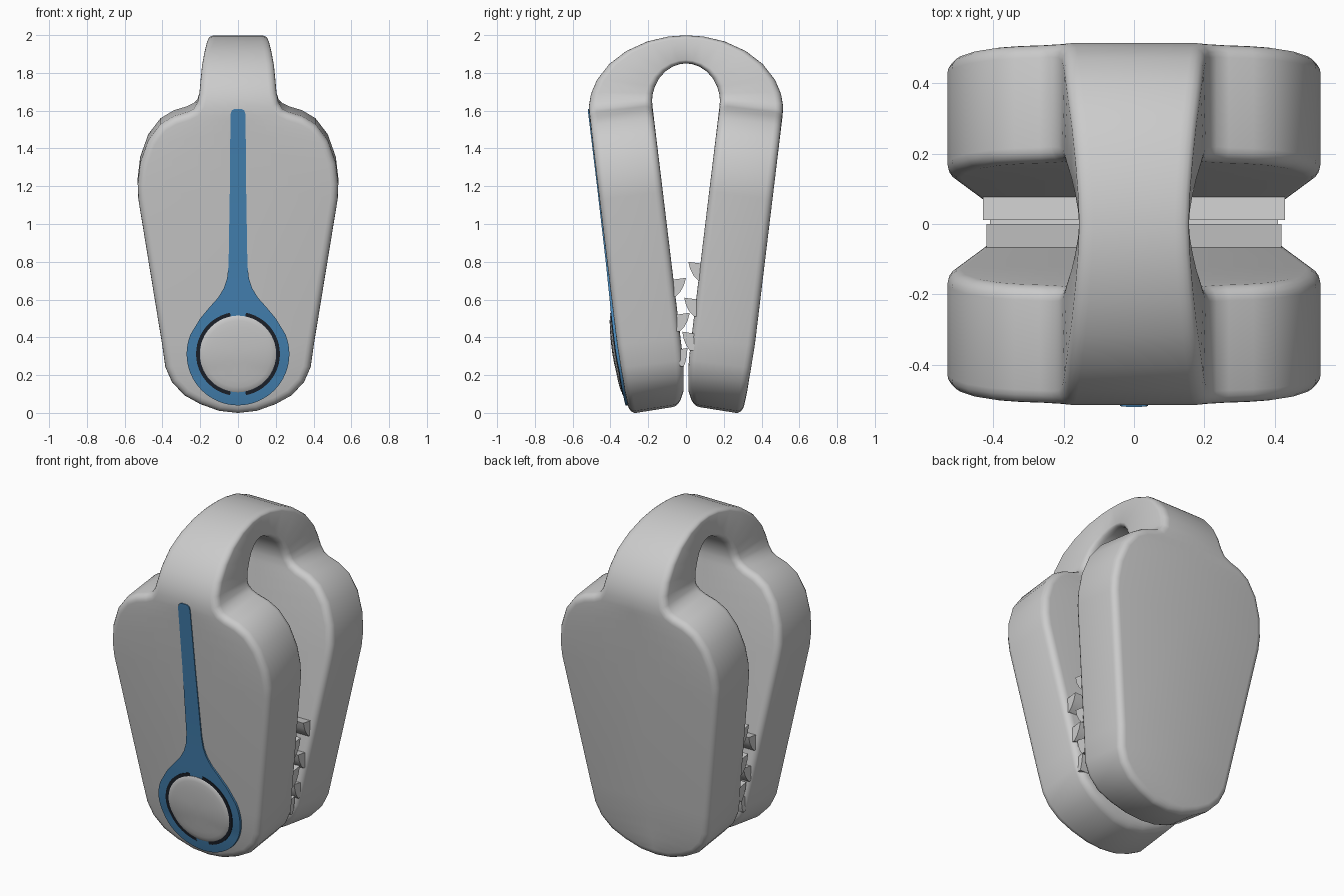
import bpy, bmesh
from math import sin, cos, pi, hypot, radians

if "Cube" in bpy.data.objects:
    bpy.data.objects.remove(bpy.data.objects["Cube"])


def material(name, rgb):
    m = bpy.data.materials.new(name)
    m.use_nodes = True
    m.diffuse_color = (*rgb, 1)
    m.node_tree.nodes["Principled BSDF"].inputs["Base Color"].default_value = (*rgb, 1)
    return m


GREY = material("light grey plastic", (0.6, 0.6, 0.6))
BLUE = material("blue inlay", (0.06, 0.23, 0.46))
DARK = material("dark groove", (0.012, 0.016, 0.025))


def finish(bm, name, mat, angle=40):
    bmesh.ops.remove_doubles(bm, verts=bm.verts, dist=0.0002)
    bmesh.ops.recalc_face_normals(bm, faces=bm.faces)
    mesh = bpy.data.meshes.new(name)
    bm.to_mesh(mesh)
    bm.free()
    mesh.materials.append(mat)
    ob = bpy.data.objects.new(name, mesh)
    bpy.context.collection.objects.link(ob)
    bpy.ops.object.select_all(action='DESELECT')
    ob.select_set(True)
    bpy.context.view_layer.objects.active = ob
    bpy.ops.object.shade_smooth_by_angle(angle=radians(angle))
    return ob


def loft(bm, rows, closed=False):
    """Skin a list of point rows with quads."""
    grid = [[bm.verts.new(p) for p in row] for row in rows]
    for a, b in zip(grid, grid[1:]):
        n = len(a)
        for j in range(n if closed else n - 1):
            k = (j + 1) % n
            bm.faces.new((a[j], a[k], b[k], b[j]))
    return grid


# Side path of the clip: q runs up the jaw then over the arch, t from inner to outer skin
SPRING, CROWN, THICK = 1.645, 2.145, 0.337
TILT = 0.121


def path(q, t):
    if q > SPRING:
        a = min(1, (q - SPRING) / (CROWN - SPRING)) * pi / 2
        y = (0.18 + 0.335 * t) * cos(a)
        z = SPRING - 0.041 * t + (0.205 + 0.19 * t) * sin(a)
        return max(y, 0), z
    y = max(0.18 - TILT * (SPRING - q), 0.012) + 0.335 * t
    y -= t * 0.05 * (max(0, 0.4 - q) / 0.36) ** 2
    y += (1 - t) * 0.025 * max(0, 0.12 - q) / 0.08
    return y, q - 0.041 * t


# Clip body: half width against path position, rounded edges, mirrored twice
outline = [(0, .036), (.1, .047), (.2, .083), (.285, .13), (.35, .2), (.385, .28),
           (.402, .4), (.528, 1.17), (.531, 1.25), (.518, 1.36), (.475, 1.48),
           (.41, 1.565), (.34, 1.607), (.27, 1.628), (.235, 1.645), (.214, 1.675),
           (.204, 1.72), (.198, 1.78), (.19, 1.86), (.178, 1.94), (.167, 2.02),
           (.159, 2.09), (.156, CROWN)]
ROUND = 0.04
STEPS = 4
arc = [(1 - sin(k / STEPS * pi / 2), 1 - cos(k / STEPS * pi / 2)) for k in range(STEPS + 1)]
section = [(ROUND * i, ROUND * d / THICK) for i, d in arc]
section += [(i, 1 - t) for i, t in reversed(section)]

rows = []
last = len(outline) - 1
for n, (x, q) in enumerate(outline):
    a, b = outline[max(n - 1, 0)], outline[min(n + 1, last)]
    tx, tq = b[0] - a[0], b[1] - a[1]
    nx, nq = -tq / hypot(tx, tq), tx / hypot(tx, tq)
    if n == 0:
        nx, nq = 0, 1
    if n == last:
        nx, nq = -1, 0
    pts = [(max(0, x + nx * i), q + nq * i, t) for i, t in section]
    pts = [(0, pts[0][1], 0)] + pts + [(0, pts[-1][1], 1)]
    rows.append([(px, *path(pq, t)) for px, pq, t in pts])
bm = bmesh.new()
loft(bm, rows)
# drop the collapsed wall on the centre plane
bmesh.ops.remove_doubles(bm, verts=bm.verts, dist=0.0002)
inside = [f for f in bm.faces if all(abs(v.co.x) < 1e-5 for v in f.verts)]
bmesh.ops.delete(bm, geom=inside, context='FACES')
body = finish(bm, "clip_body", GREY)
mirror = body.modifiers.new("mirror", 'MIRROR')
mirror.use_axis = (True, True, False)
mirror.merge_threshold = 0.001


# Front skin of the front jaw, raised by h
def front(x, z, h):
    return (x, -path(z + 0.041, 1)[0] - h, z)


# Blue inlay: round eye that necks into a long thin stem
EYE_Z, EYE_R = 0.312, 0.272
shape = [(EYE_R * sin(a), EYE_Z - EYE_R * cos(a))
         for a in [pi * k / 32 for k in range(1, 21)]]
shape = [(0.005, EYE_Z - EYE_R)] + shape
shape += [(.2, .50), (.15, .56), (.105, .61), (.075, .66), (.058, .71), (.05, .78),
          (.043, 1.2), (.04, 1.58), (.034, 1.6), (.018, 1.61)]
rows = []
for w, z in shape:
    h = 0.005 + 0.008 * min(1, max(0, (0.9 - z) / 0.4))
    rows.append([front(-w, z, -0.03), front(-w, z, h), front(w, z, h), front(w, z, -0.03)])
bm = bmesh.new()
grid = loft(bm, rows, closed=True)
bm.faces.new(grid[0])
bm.faces.new(grid[-1])
finish(bm, "blue_inlay", BLUE)


def round_part(name, profile, mat, start, end, steps):
    """Turn a (radius, height) profile about the eye centre on the jaw skin."""
    bm = bmesh.new()
    angles = [start + (end - start) * k / steps for k in range(steps + 1)]
    loft(bm, [[front(r * cos(a), EYE_Z + r * sin(a), h) for r, h in profile] for a in angles])
    return finish(bm, name, mat)


# Domed button and the split groove around it
dome = [(0.203 * sin(k / 6 * pi / 2), 0.016 + 0.016 * cos(k / 6 * pi / 2)) for k in range(7)]
round_part("button", dome + [(0.203, -0.02)], GREY, 0, 2 * pi, 48)
GAP = radians(11)
for side, base in (("left", -pi / 2), ("right", pi / 2)):
    round_part(side + "_groove", [(0.198, 0.0), (0.198, 0.0165), (0.222, 0.0165), (0.222, 0.0)],
               DARK, base + GAP, base + pi - GAP, 24)


# Gripping teeth: hooked ridges across the inner faces
def tooth(name, side, tip_y, tip_z, half):
    def wall(z):
        return side * (path(z, 0)[0] + 0.02)
    low = tip_z - 0.1
    root = side * path(low, 0)[0]
    profile = [(wall(tip_z), tip_z - 0.012), (tip_y, tip_z),
               (tip_y + (root - tip_y) * 0.2, tip_z - 0.04),
               (tip_y + (root - tip_y) * 0.55, tip_z - 0.075),
               (root, low), (wall(low), low)]
    bm = bmesh.new()
    grid = loft(bm, [[(x, y, z) for y, z in profile] for x in (-half, half)], closed=True)
    for end in grid:
        bm.faces.new(end)
    finish(bm, name, GREY, 30)


for n, (y, z, half) in enumerate([(0.0, .715, .42), (.02, .53, .40), (.008, .345, .375)]):
    tooth(f"front_tooth_{n + 1}", -1, y, z, half)
for n, (y, z, half) in enumerate([(.012, .80, .43), (-.01, .61, .41), (-.02, .43, .39)]):
    tooth(f"back_tooth_{n + 1}", 1, y, z, half)
